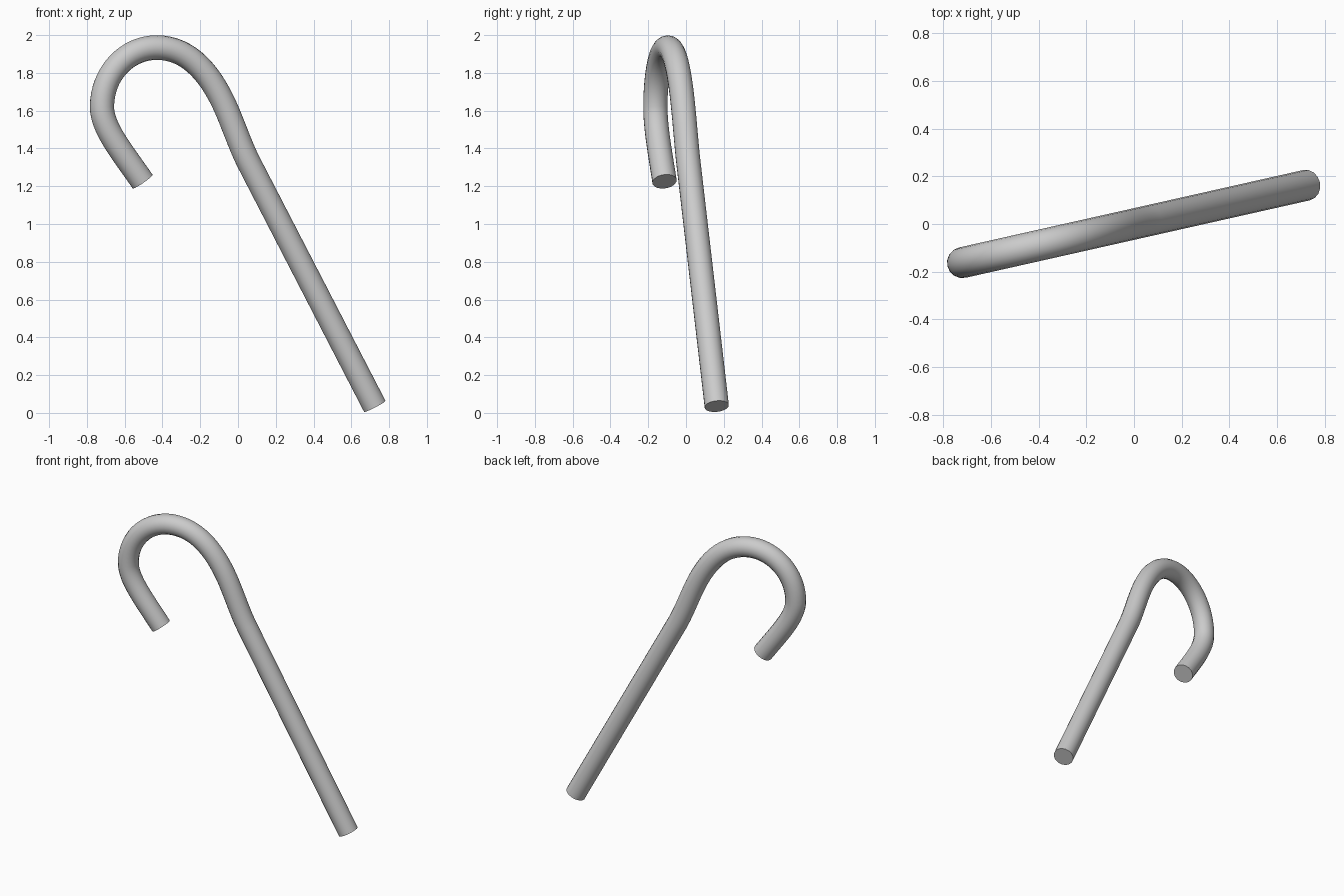
import bpy
from mathutils import Vector

if "Cube" in bpy.data.objects:
    bpy.data.objects.remove(bpy.data.objects["Cube"])

RADIUS = 0.065
LEAN = 0.225  # y per unit x: the cane lies in a slightly turned vertical plane

# centreline: (x, z), tangent (x, z), handle length in, handle length out
PATH = [
    ((0.724, 0.035), (-0.459, 0.888), 0.30, 0.40),
    ((0.060, 1.320), (-0.459, 0.888), 0.40, 0.10),
    ((-0.060, 1.605), (-0.400, 0.917), 0.10, 0.19),
    ((-0.430, 1.934), (-1.0, 0.0), 0.18, 0.16),
    ((-0.720, 1.620), (0.0, -1.0), 0.175, 0.11),
    ((-0.505, 1.225), (0.571, -0.821), 0.20, 0.10),
]


def place(x, z):
    return Vector((x, LEAN * x, z))


# cane: round tube swept along the hooked path
curve = bpy.data.curves.new("cane", 'CURVE')
curve.dimensions = '3D'
curve.twist_mode = 'MINIMUM'
curve.resolution_u = 16
curve.bevel_depth = RADIUS
curve.bevel_resolution = 6
curve.use_fill_caps = True
spline = curve.splines.new('BEZIER')
spline.bezier_points.add(len(PATH) - 1)
for point, (pos, tan, h_in, h_out) in zip(spline.bezier_points, PATH):
    point.handle_left_type = point.handle_right_type = 'FREE'
    point.co = place(*pos)
    point.handle_left = point.co - place(*tan) * h_in
    point.handle_right = point.co + place(*tan) * h_out

cane = bpy.data.objects.new("cane", curve)
bpy.context.collection.objects.link(cane)
bpy.context.view_layer.objects.active = cane
cane.select_set(True)
bpy.ops.object.convert(target='MESH')

# weld the end caps, then smooth the tube with sharp cut ends
bpy.ops.object.mode_set(mode='EDIT')
bpy.ops.mesh.select_all(action='SELECT')
bpy.ops.mesh.remove_doubles(threshold=0.0005)
bpy.ops.mesh.normals_make_consistent(inside=False)
bpy.ops.object.mode_set(mode='OBJECT')
bpy.ops.object.shade_smooth_by_angle()
